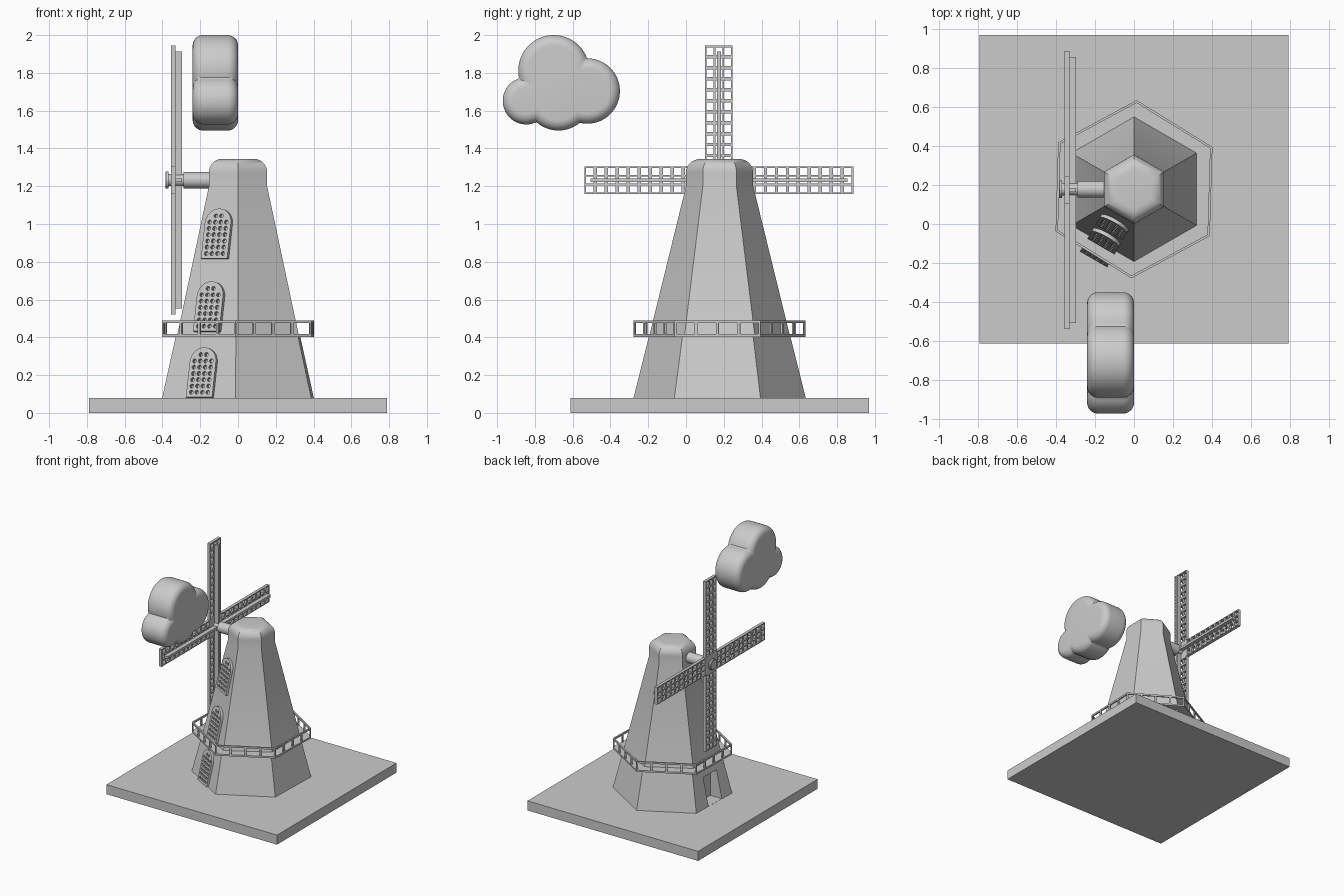
import bpy, bmesh, math
from mathutils import Matrix, Vector

if "Cube" in bpy.data.objects:
    bpy.data.objects.remove(bpy.data.objects["Cube"])

CY = 0.178          # tower axis in y
TURN = -1.7         # slight twist of the gallery level, degrees
HUB_Z = 1.232


def link(name, data):
    ob = bpy.data.objects.new(name, data)
    bpy.context.collection.objects.link(ob)
    return ob


def smooth(ob, angle=35):
    bpy.ops.object.select_all(action='DESELECT')
    ob.select_set(True)
    bpy.context.view_layer.objects.active = ob
    bpy.ops.object.shade_smooth_by_angle(angle=math.radians(angle))


def loft(name, rings):
    """Closed solid through rings of equal point count."""
    bm = bmesh.new()
    loops = [[bm.verts.new(p) for p in ring] for ring in rings]
    n = len(loops[0])
    for a, b in zip(loops, loops[1:]):
        for i in range(n):
            j = (i + 1) % n
            bm.faces.new((a[i], a[j], b[j], b[i]))
    bm.faces.new(loops[0][::-1])
    bm.faces.new(loops[-1])
    bmesh.ops.recalc_face_normals(bm, faces=bm.faces)
    me = bpy.data.meshes.new(name)
    bm.to_mesh(me)
    bm.free()
    return link(name, me)


def box(name, lo, hi):
    ring = lambda z: [(lo[0], lo[1], z), (hi[0], lo[1], z), (hi[0], hi[1], z), (lo[0], hi[1], z)]
    return loft(name, [ring(lo[2]), ring(hi[2])])


def hexagon(r, z, turn=0.0):
    return [(r * math.cos(math.radians(30 + 60 * k + turn)),
             CY + r * math.sin(math.radians(30 + 60 * k + turn)), z) for k in range(6)]


def rect(x0, y0, x1, y1):
    return [(x0, y0), (x1, y0), (x1, y1), (x0, y1)]


def baked(ob):
    dg = bpy.context.evaluated_depsgraph_get()
    return bpy.data.meshes.new_from_object(ob.evaluated_get(dg))


def plate_mesh(name, outlines, thickness):
    """Flat plate from an outer outline followed by hole outlines."""
    cu = bpy.data.curves.new(name, 'CURVE')
    cu.dimensions = '2D'
    cu.fill_mode = 'BOTH'
    cu.extrude = thickness / 2
    for pts in outlines:
        sp = cu.splines.new('POLY')
        sp.points.add(len(pts) - 1)
        for p, (x, y) in zip(sp.points, pts):
            p.co = (x, y, 0, 1)
        sp.use_cyclic_u = True
        sp.use_smooth = False
    tmp = link(name, cu)
    me = baked(tmp)
    bpy.data.objects.remove(tmp)
    return me


def frame(t, u, origin):
    t, u = Vector(t).normalized(), Vector(u).normalized()
    m = Matrix((t, u, t.cross(u))).transposed().to_4x4()
    m.translation = origin
    return m


# Ground slab
box("base_slab", (-0.79, CY - 0.79, 0), (0.79, CY + 0.79, 0.08))

# Lower tower with door recess
lower = loft("lower_tower", [hexagon(0.457, 0.075, TURN), hexagon(0.373, 0.41, TURN)])
cutter = box("door_cutter", (-0.6, CY - 0.085, 0.081), (-0.29, CY + 0.085, 0.31))
mod = lower.modifiers.new("door", 'BOOLEAN')
mod.operation, mod.object, mod.solver = 'DIFFERENCE', cutter, 'EXACT'
cut = baked(lower)
lower.modifiers.clear()
lower.data = cut
bpy.data.objects.remove(cutter)

# Upper tower with rounded cap
rings = [hexagon(0.373, 0.405), hexagon(0.178, 1.2), hexagon(0.178, 1.272)]
for i in range(1, 9):
    a = math.radians(90 * i / 8)
    rings.append(hexagon(0.178 - 0.075 * (1 - math.cos(a)), 1.272 + 0.072 * math.sin(a)))
smooth(loft("upper_tower", rings))

# Gallery deck and railing
loft("gallery_deck", [hexagon(0.455, 0.403, TURN), hexagon(0.455, 0.417, TURN)])
half, bar = 0.2275, 0.014
step = 2 * half / 4
holes = [rect(-half + step * k + bar / 2, bar, -half + step * (k + 1) - bar / 2, 0.087 - bar)
         for k in range(4)]
rail = plate_mesh("railing", [rect(-half, 0, half, 0.087)] + holes, 0.012)
for k in range(6):
    ob = link(f"railing_{k + 1}", rail)
    ob.matrix_world = (Matrix.Translation((0, CY, 0))
                       @ Matrix.Rotation(math.radians(60 * k + TURN), 4, 'Z')
                       @ frame((0, 1, 0), (0, 0, 1), (0.389, 0, 0.403)))

# Arched lattice windows on the front-left wall
R, STRAIGHT = 0.08, 0.19
arch = [(-R, 0), (R, 0)] + [(R * math.cos(math.pi * i / 16), STRAIGHT + R * math.sin(math.pi * i / 16))
                            for i in range(17)]
holes = []
for row in range(7):
    for col in range(4):
        x, y = (col - 1.5) * 0.034, 0.027 + 0.034 * row
        if math.hypot(x, max(0, y - STRAIGHT)) < R - 0.018:
            holes.append([(x + 0.0115 * math.cos(math.pi * (i + .5) / 4),
                           y + 0.0115 * math.sin(math.pi * (i + .5) / 4)) for i in range(8)])
window = plate_mesh("window", [arch] + holes, 0.028)
n = Vector((-0.5, -math.sqrt(0.75), 0))
for k, z in enumerate((0.08, 0.43, 0.815)):
    apothem = 0.394 - 0.2165 * (z - 0.08)
    ob = link(f"window_{k + 1}", window)
    ob.matrix_world = frame((math.sqrt(0.75), -0.5, 0), Vector((0, 0, 1)) - 0.2165 * n,
                            Vector((0, CY, z)) + n * (apothem + 0.006))

# Sails: four lattice arms with a spar behind each
W, IN, OUT = 0.0725, 0.0725, 0.712
pitch = (OUT - IN) / 11
holes = [rect(c * 0.046 - 0.0185, IN + pitch * (r + .5) - 0.02, c * 0.046 + 0.0185, IN + pitch * (r + .5) + 0.02)
         for r in range(11) for c in (-1, 0, 1)]
sail = plate_mesh("sail", [rect(-W, IN, W, OUT)] + holes, 0.025)
for k in range(4):
    spin = Matrix.Translation((0, CY - 0.004, HUB_Z)) @ Matrix.Rotation(math.pi / 2 * k, 4, 'X')
    ob = link(f"sail_{k + 1}", sail)
    ob.matrix_world = spin @ frame((0, 1, 0), (0, 0, 1), (-0.343, 0, 0))
    spar = box(f"sail_spar_{k + 1}", (-0.331, -0.01, 0.01), (-0.296, 0.01, 0.68))
    spar.matrix_world = spin
box("sail_centre", (-0.355, CY - 0.0765, HUB_Z - W), (-0.331, CY + 0.0685, HUB_Z + W))

# Axle and hub
profile = [(-0.385, 0.04), (-0.381, 0.045), (-0.368, 0.045), (-0.368, 0.032),
           (-0.288, 0.032), (-0.288, 0.043), (-0.1, 0.043)]
smooth(loft("axle", [[(x, CY + r * math.cos(math.tau * i / 32), HUB_Z + r * math.sin(math.tau * i / 32))
                      for i in range(32)] for x, r in profile]))

# Cloud: union outline of discs, lofted with rounded rims
DISCS = [(-0.70, 1.812, 0.188), (-0.523, 1.704, 0.173), (-0.845, 1.652, 0.125), (-0.675, 1.67, 0.175)]
BEVEL = 0.055


def cloud_ring(x, inset, count=160):
    c, ring = Vector((-0.68, 1.70)), []
    for i in range(count):
        d = Vector((math.cos(math.tau * i / count), math.sin(math.tau * i / count)))
        reach = 0
        for y, z, r in DISCS:
            q = Vector((y, z)) - c
            along = q.dot(d)
            disc = (r - inset) ** 2 - (q.length_squared - along ** 2)
            if disc >= 0:
                reach = max(reach, along + math.sqrt(disc))
        ring.append((x, c.x + d.x * reach, c.y + d.y * reach))
    return ring


rim = [math.radians(90 * i / 8) for i in range(9)]
rings = [cloud_ring(-0.24 + BEVEL * (1 - math.sin(a)), BEVEL * (1 - math.cos(a))) for a in rim[::-1]]
rings += [cloud_ring(-BEVEL * (1 - math.sin(a)), BEVEL * (1 - math.cos(a))) for a in rim]
smooth(loft("cloud", rings))
